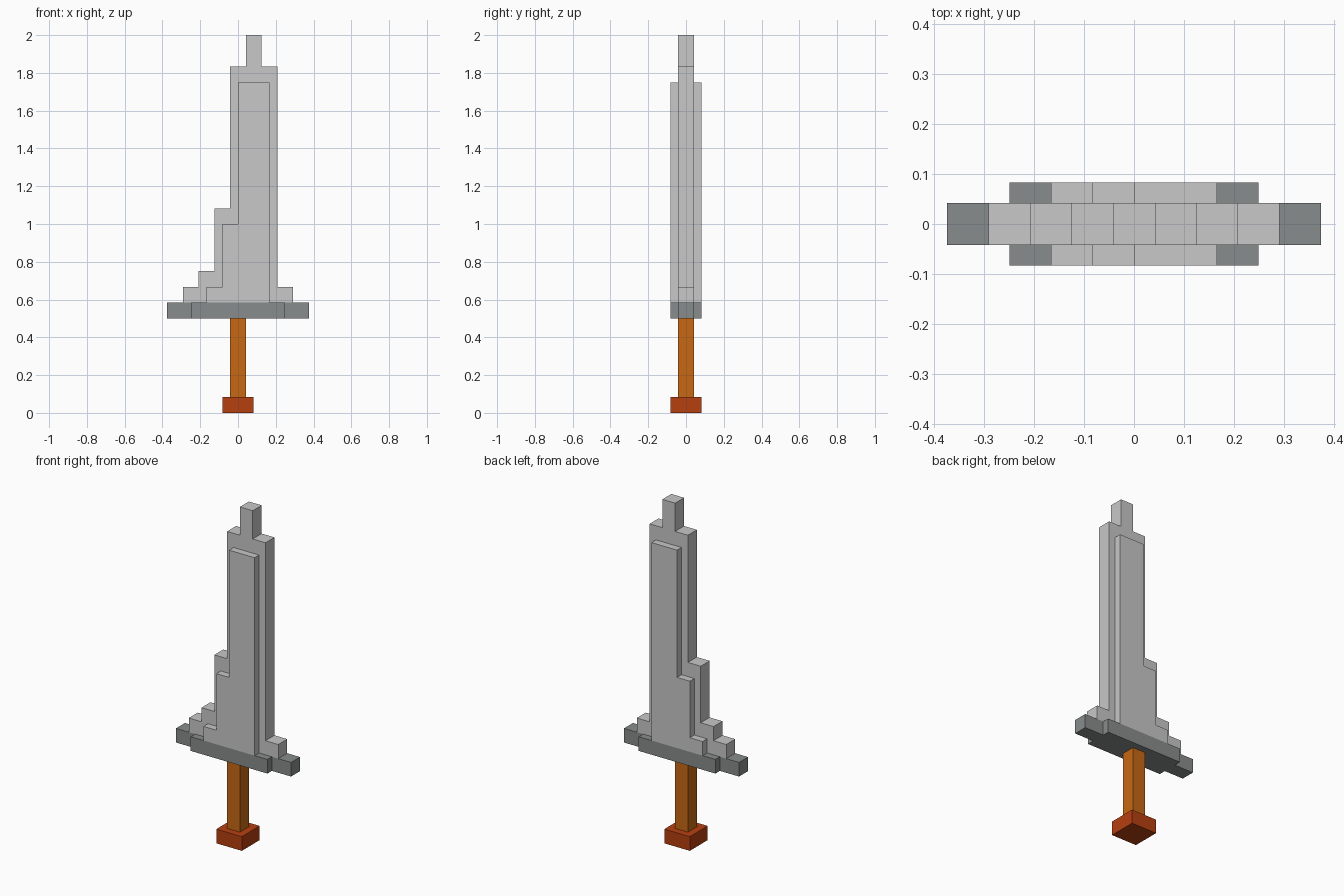
import bpy, bmesh

if "Cube" in bpy.data.objects:
    bpy.data.objects.remove(bpy.data.objects["Cube"])

U = 1 / 24  # half a block


def material(name, color):
    m = bpy.data.materials.new(name)
    m.diffuse_color = (*color, 1)
    m.use_nodes = True
    m.node_tree.nodes["Principled BSDF"].inputs["Base Color"].default_value = m.diffuse_color
    return m


steel = material("light steel", (0.57, 0.58, 0.57))
iron = material("dark iron", (0.25, 0.265, 0.262))
wood = material("orange wood", (0.57, 0.14, 0.007))
rust = material("red brown", (0.47, 0.05, 0.005))


def prism(name, outline, axis, low, high, mat):
    """Extrude a flat outline along y or z; sizes are in half blocks."""
    bm = bmesh.new()
    if axis == 'y':
        pts, move = [(a, low, b) for a, b in outline], (0, (high - low) * U, 0)
    else:
        pts, move = [(a, b, low) for a, b in outline], (0, 0, (high - low) * U)
    face = bm.faces.new([bm.verts.new([c * U for c in p]) for p in pts])
    new = bmesh.ops.extrude_face_region(bm, geom=[face], use_keep_orig=True)["geom"]
    bmesh.ops.translate(bm, vec=move, verts=[g for g in new if isinstance(g, bmesh.types.BMVert)])
    bmesh.ops.recalc_face_normals(bm, faces=bm.faces)
    mesh = bpy.data.meshes.new(name)
    bm.to_mesh(mesh)
    bm.free()
    mesh.materials.append(mat)
    obj = bpy.data.objects.new(name, mesh)
    bpy.context.collection.objects.link(obj)
    return obj


def square(r):
    return [(-r, -r), (r, -r), (r, r), (-r, r)]


# Handle
prism("pommel", square(2), 'z', 0, 2, rust)
prism("grip", square(1), 'z', 2, 12, wood)

# Cross-shaped guard
quarter = [(9, 1), (6, 1), (6, 2)]
right = [(x, -y) for x, y in reversed(quarter)] + quarter
prism("guard", right + [(-x, -y) for x, y in right], 'z', 12, 14, iron)

# Stepped blade, stepped wider on the left
blade = [(-7, 14), (7, 14), (7, 16), (5, 16), (5, 44), (3, 44), (3, 48), (1, 48), (1, 44),
         (-1, 44), (-1, 26), (-3, 26), (-3, 18), (-5, 18), (-5, 16), (-7, 16)]
prism("blade", blade, 'y', -1, 1, steel)

# Raised panels on both sides of the blade
panel = [(-4, 14), (4, 14), (4, 42), (0, 42), (0, 24), (-2, 24), (-2, 16), (-4, 16)]
raised = prism("blade_panel", panel, 'y', -2, -1, steel)
mirror = raised.modifiers.new("both sides", 'MIRROR')
mirror.use_axis = (False, True, False)
mirror.use_mirror_merge = False
